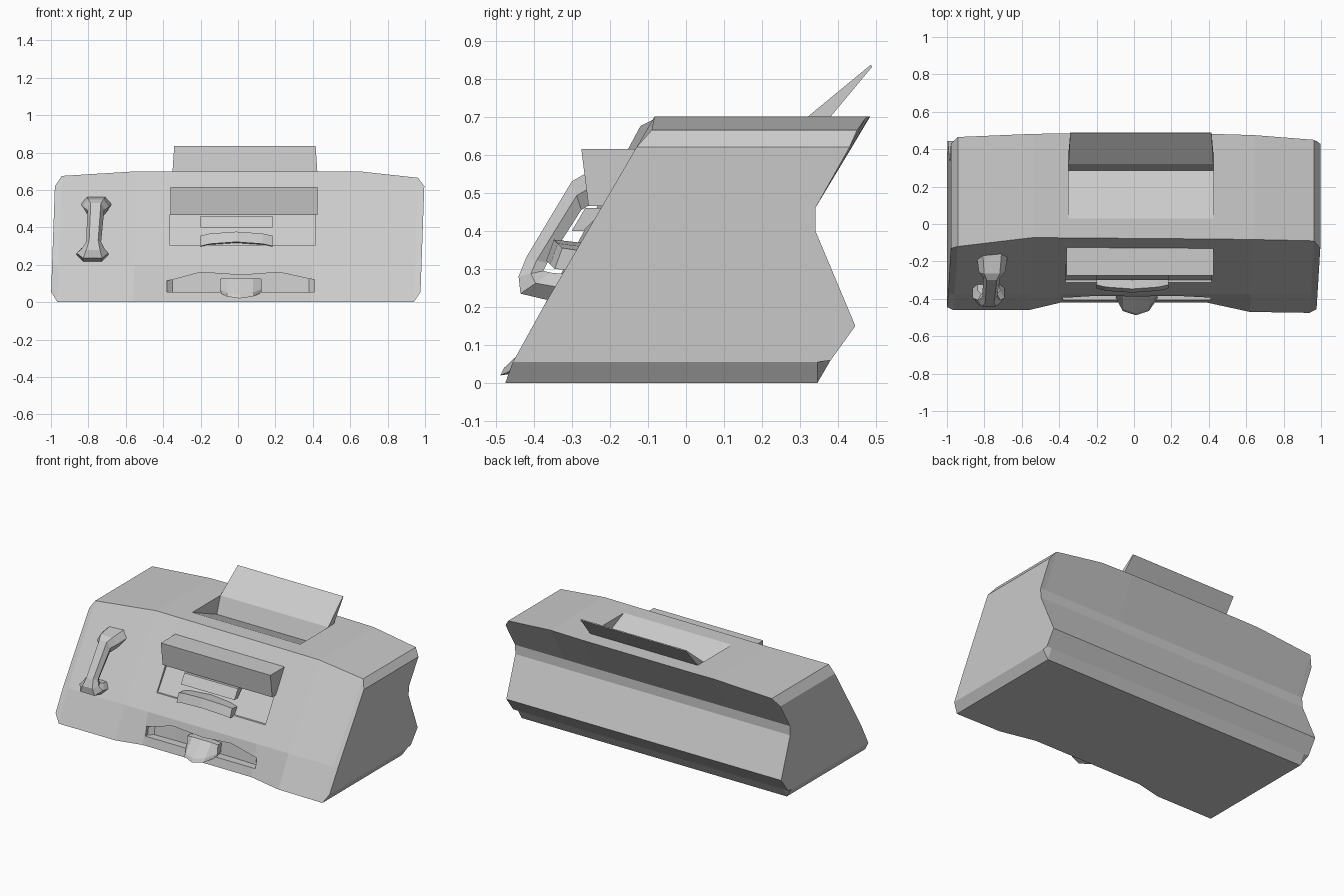
import bpy, bmesh

if "Cube" in bpy.data.objects:
    bpy.data.objects.remove(bpy.data.objects["Cube"])


def loft(name, rings):
    """Skin a list of equal-length closed rings and cap both ends."""
    bm = bmesh.new()
    vr = [[bm.verts.new(p) for p in r] for r in rings]
    n = len(rings[0])
    for a, b in zip(vr, vr[1:]):
        for i in range(n):
            bm.faces.new((a[i], a[(i + 1) % n], b[(i + 1) % n], b[i]))
    bm.faces.new(vr[0])
    bm.faces.new(vr[-1])
    bmesh.ops.recalc_face_normals(bm, faces=bm.faces)
    me = bpy.data.meshes.new(name)
    bm.to_mesh(me)
    bm.free()
    ob = bpy.data.objects.new(name, me)
    bpy.context.collection.objects.link(ob)
    return ob


def prism(name, profile, x0, x1):
    """Extrude a (y, z) profile along x."""
    return loft(name, [[(x, y, z) for y, z in profile] for x in (x0, x1)])


def cut(target, cutter):
    cutter.hide_render = True
    m = target.modifiers.new("cut", 'BOOLEAN')
    m.operation = 'DIFFERENCE'
    m.solver = 'EXACT'
    m.object = cutter
    bpy.context.view_layer.objects.active = target
    bpy.ops.object.modifier_apply(modifier=m.name)
    bpy.data.objects.remove(cutter)


# Main body: sections along x (x, z low, z top, y front low, y front top, y back)
sections = [
    (-0.99, .055, .62, -.445, -.13, .43), (-0.955, 0, .675, -.46, -.12, .465),
    (-0.55, 0, .70, -.46, -.072, .482), (-0.38, 0, .70, -.42, -.074, .484),
    (0.40, 0, .70, -.42, -.08, .482), (0.63, 0, .70, -.47, -.083, .475),
    (0.95, 0, .665, -.475, -.09, .45), (0.985, .055, .62, -.455, -.13, .43)]
rings = []
for x, lo, hi, fb, ft, back in sections:
    ring = [(fb, lo), (-.375, .2), (ft, hi), (back, hi), (.34, .46), (.34, .40),
            (.445, .15), (.38, .06), (.345, lo)]
    rings.append([(x + .022 * (z - .31) / .62, y, z) for y, z in ring])
body = loft("body", rings)

# Wedge-shaped pocket in the roof, in front of the raised flap
cut(body, prism("roof_cutter", [(.03, .70), (-.01, .72), (.34, .72), (.325, .70),
                                (.285, .59)], -.35, .425))
# Shallow panel recess under the hood
cut(body, prism("panel_cutter", [(-.45, .305), (-.30, .305), (-.195, .465),
                                 (-.45, .465)], -.365, .415))
# Bumper recess with a wavy upper edge
wave = [(-.38, .115, -.385), (-.35, .12, -.36), (-.2, .16, -.355), (.02, .145, -.355),
        (.22, .16, -.355), (.38, .125, -.36), (.41, .12, -.385)]
cut(body, loft("bumper_cutter", [[(x, -.6, .055), (x, y, .055), (x, y + .01, z),
                                  (x, -.6, z)] for x, z, y in wave]))

# Raised flap on the roof
loft("roof_flap", [[(x, y, z) for x, y, z in (
    (s * a + .037, .285, .60), (s * a + .037, .32, .70), (s * .378 + .037, .485, .836),
    (s * .378 + .037, .49, .832), (s * a + .037, .38, .70), (s * a + .037, .34, .62))]
    for s, a in ((-1, .387), (1, .387))])

# Hood over the front panel
prism("hood", [(-.08, .615), (-.275, .615), (-.272, .59), (-.256, .465), (-.17, .465)],
      -.362, .425)

# Two slats in the panel: a flat one and an arched one
prism("upper_slat", [(-.27, .40), (-.30, .40), (-.265, .46), (-.21, .46)], -.2, .185)
arch = [(-.2, 0), (-.15, .012), (-.01, .022), (.13, .012), (.185, 0)]
loft("arched_slat", [[(x, -.29, .295 + h), (x, -.345 - h, .30 + h), (x, -.325 - h, .355 + h),
                      (x, -.26, .345 + h)] for x, h in arch])

# Tongue in the middle of the bumper
tongue = [(-.095, .05, .125, -.40), (-.06, .03, .128, -.465), (.01, .02, .128, -.488),
          (.08, .03, .128, -.465), (.125, .05, .125, -.40)]
loft("bumper_tongue", [[(x, -.35, lo + .02), (x, y, lo), (x, y + .01, lo + .02),
                        (x, -.385, hi), (x, -.34, hi)] for x, lo, hi, y in tongue])

# Grab handle: outer point, inner point and half width along its path
path = [((-.14, .565), (-.18, .49), .085), ((-.265, .55), (-.25, .47), .07),
        ((-.30, .53), (-.275, .455), .045), ((-.42, .33), (-.365, .315), .04),
        ((-.44, .28), (-.375, .295), .06), ((-.435, .235), (-.355, .29), .085),
        ((-.35, .215), (-.30, .285), .085)]
rings = []
for (oy, oz), (iy, iz), w in path:
    c = -.778 + .02 * (oz - .22) / .35
    my, mz = (oy + iy) / 2, (oz + iz) / 2
    rings.append([(c - w * .6, oy, oz), (c + w * .6, oy, oz), (c + w, my, mz),
                  (c + w * .7, iy, iz), (c - w * .7, iy, iz), (c - w, my, mz)])
loft("grab_handle", rings)
